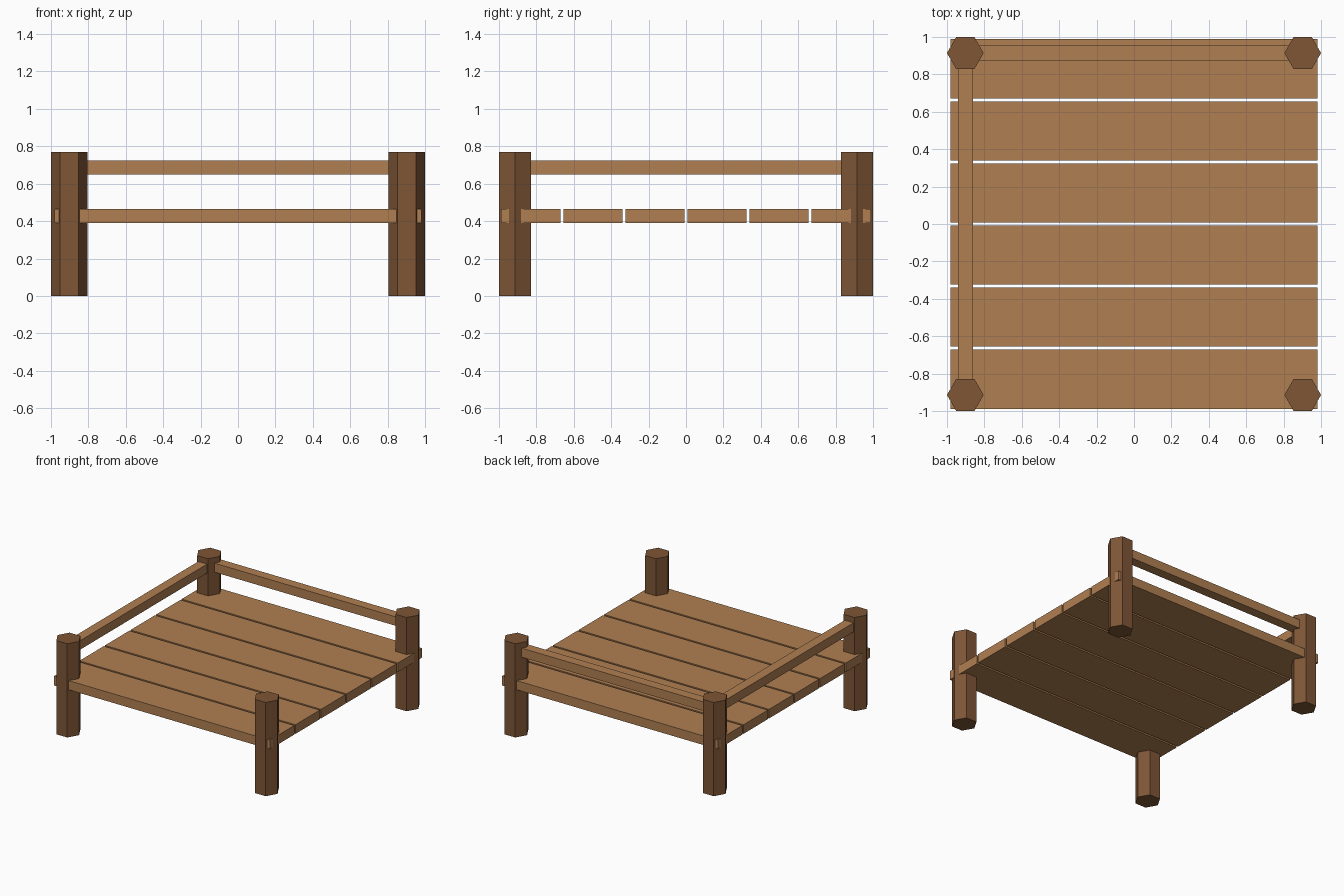
import bpy
import bmesh
from mathutils import Matrix

cube = bpy.data.objects.get("Cube")
if cube:
    bpy.data.objects.remove(cube, do_unlink=True)


def make_material(name, color):
    mat = bpy.data.materials.new(name)
    mat.use_nodes = True
    mat.diffuse_color = color
    mat.node_tree.nodes["Principled BSDF"].inputs["Base Color"].default_value = color
    return mat


light_wood = make_material("light_wood", (0.434, 0.212, 0.084, 1))
dark_wood = make_material("dark_wood", (0.209, 0.093, 0.037, 1))


def add_object(name, bm, mat, location):
    mesh = bpy.data.meshes.new(name)
    bm.to_mesh(mesh)
    bm.free()
    mesh.materials.append(mat)
    obj = bpy.data.objects.new(name, mesh)
    obj.location = location
    bpy.context.collection.objects.link(obj)
    return obj


def beam(name, size, location):
    bm = bmesh.new()
    bmesh.ops.create_cube(bm, size=1, matrix=Matrix.Diagonal((*size, 1)))
    return add_object(name, bm, light_wood, location)


POST_X, POST_Y, POST_H = 0.902, 0.914, 0.77
POST_R = 0.098


def post(name, x, y):
    # Hexagonal prism with corners pointing along x
    bm = bmesh.new()
    bmesh.ops.create_circle(bm, cap_ends=True, segments=6, radius=POST_R,
                            matrix=Matrix.Rotation(-1.5707963, 4, "Z"))
    base = bm.faces[:]
    top = bmesh.ops.extrude_face_region(bm, geom=base, use_keep_orig=True)["geom"]
    verts = [v for v in top if isinstance(v, bmesh.types.BMVert)]
    bmesh.ops.translate(bm, verts=verts, vec=(0, 0, POST_H))
    bmesh.ops.recalc_face_normals(bm, faces=bm.faces[:])
    return add_object(name, bm, dark_wood, (x, y, 0))


# Corner posts
for depth, sy in (("front", -1), ("back", 1)):
    for side, sx in (("right", -1), ("left", 1)):
        post(f"{depth}_{side}_post", sx * POST_X, sy * POST_Y)

# Deck planks
for i in range(6):
    beam(f"deck_plank_{i + 1}", (1.964, 0.316, 0.075), (0, (i - 2.5) * 0.332, 0.427))

# Hand rails along the back and one side
beam("back_rail", (2 * POST_X, 0.08, 0.074), (0, POST_Y, 0.687))
beam("right_rail", (0.08, 2 * POST_Y, 0.074), (-POST_X, 0, 0.687))
